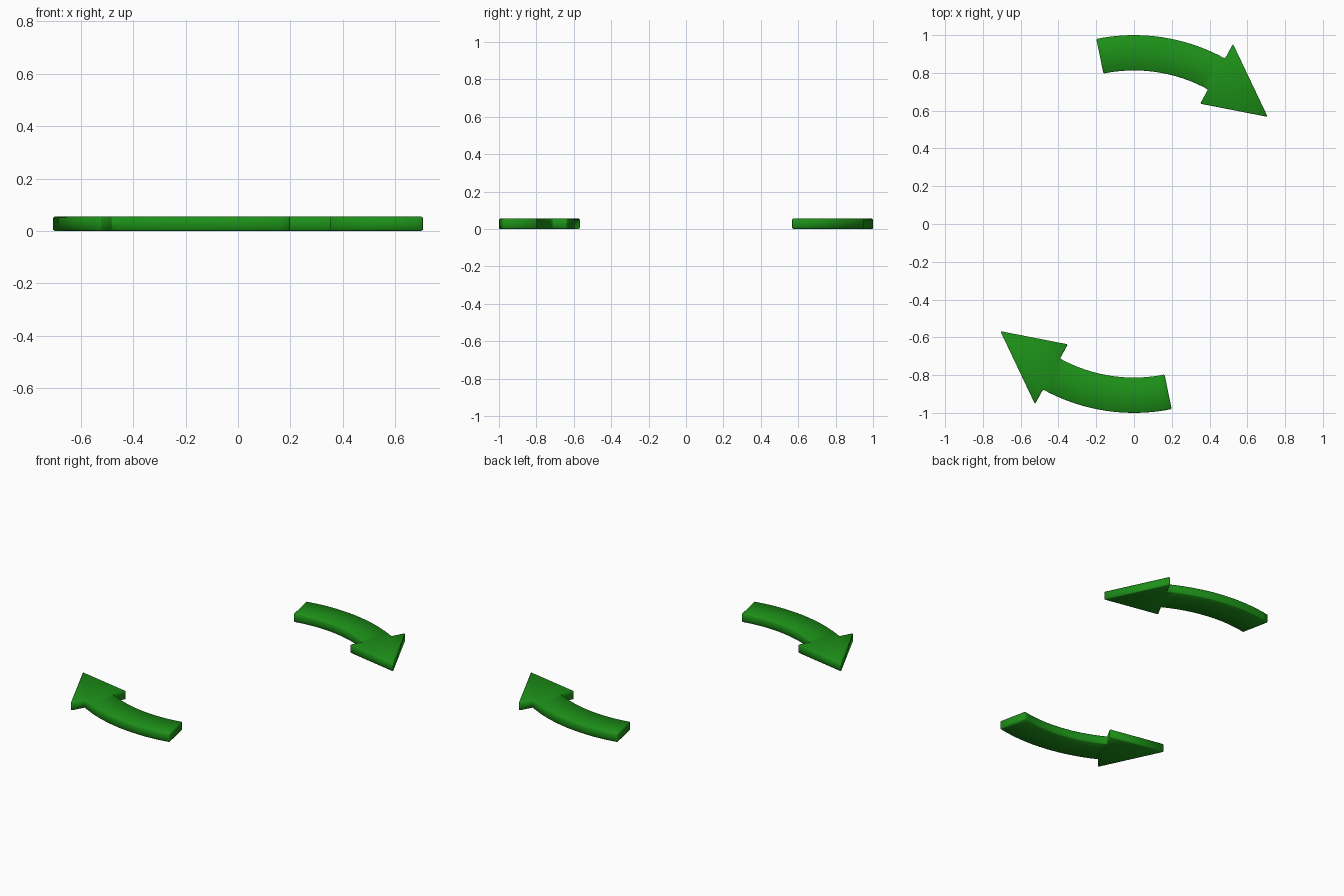
import bpy, bmesh
from math import radians, cos, sin, pi
from mathutils import Matrix

if "Cube" in bpy.data.objects:
    bpy.data.objects.remove(bpy.data.objects["Cube"])

R_OUT, R_IN, HEIGHT = 1.0, 0.813, 0.055
START, NECK, TIP = 101.5, 61.2, 38.7
SEGMENTS = 16

green = bpy.data.materials.new("green")
green.diffuse_color = (0.012, 0.28, 0.009, 1)
green.use_nodes = True
green.node_tree.nodes["Principled BSDF"].inputs["Base Color"].default_value = green.diffuse_color


def polar(r, deg):
    return (r * cos(radians(deg)), r * sin(radians(deg)), 0)


def curved_arrow(name, turn):
    bm = bmesh.new()
    # curved shaft as a strip of quads
    rows = []
    for i in range(SEGMENTS + 1):
        a = START + (NECK - START) * i / SEGMENTS
        rows.append((bm.verts.new(polar(R_OUT, a)), bm.verts.new(polar(R_IN, a))))
    for (a, b), (c, d) in zip(rows, rows[1:]):
        bm.faces.new((a, b, d, c))
    # triangular head sharing the neck edge
    outer, inner = rows[-1]
    barb_out = bm.verts.new(polar(1.088, NECK))
    barb_in = bm.verts.new(polar(0.727, NECK))
    tip = bm.verts.new(polar(0.907, TIP))
    bm.faces.new((barb_out, outer, inner, barb_in, tip))
    # thickness
    ext = bmesh.ops.extrude_face_region(bm, geom=bm.faces[:])
    top = [g for g in ext["geom"] if isinstance(g, bmesh.types.BMVert)]
    bmesh.ops.translate(bm, verts=top, vec=(0, 0, HEIGHT))
    bmesh.ops.rotate(bm, verts=bm.verts[:], matrix=Matrix.Rotation(turn, 3, 'Z'))
    bmesh.ops.recalc_face_normals(bm, faces=bm.faces[:])
    for f in bm.faces:
        f.smooth = True
    mesh = bpy.data.meshes.new(name)
    bm.to_mesh(mesh)
    bm.free()
    mesh.materials.append(green)
    obj = bpy.data.objects.new(name, mesh)
    bpy.context.collection.objects.link(obj)
    # softened rim
    bevel = obj.modifiers.new("soft_edges", 'BEVEL')
    bevel.width = 0.005
    bevel.segments = 1
    bevel.limit_method = 'ANGLE'
    bevel.angle_limit = radians(30)
    return obj


curved_arrow("back_arrow", 0)
curved_arrow("front_arrow", pi)
